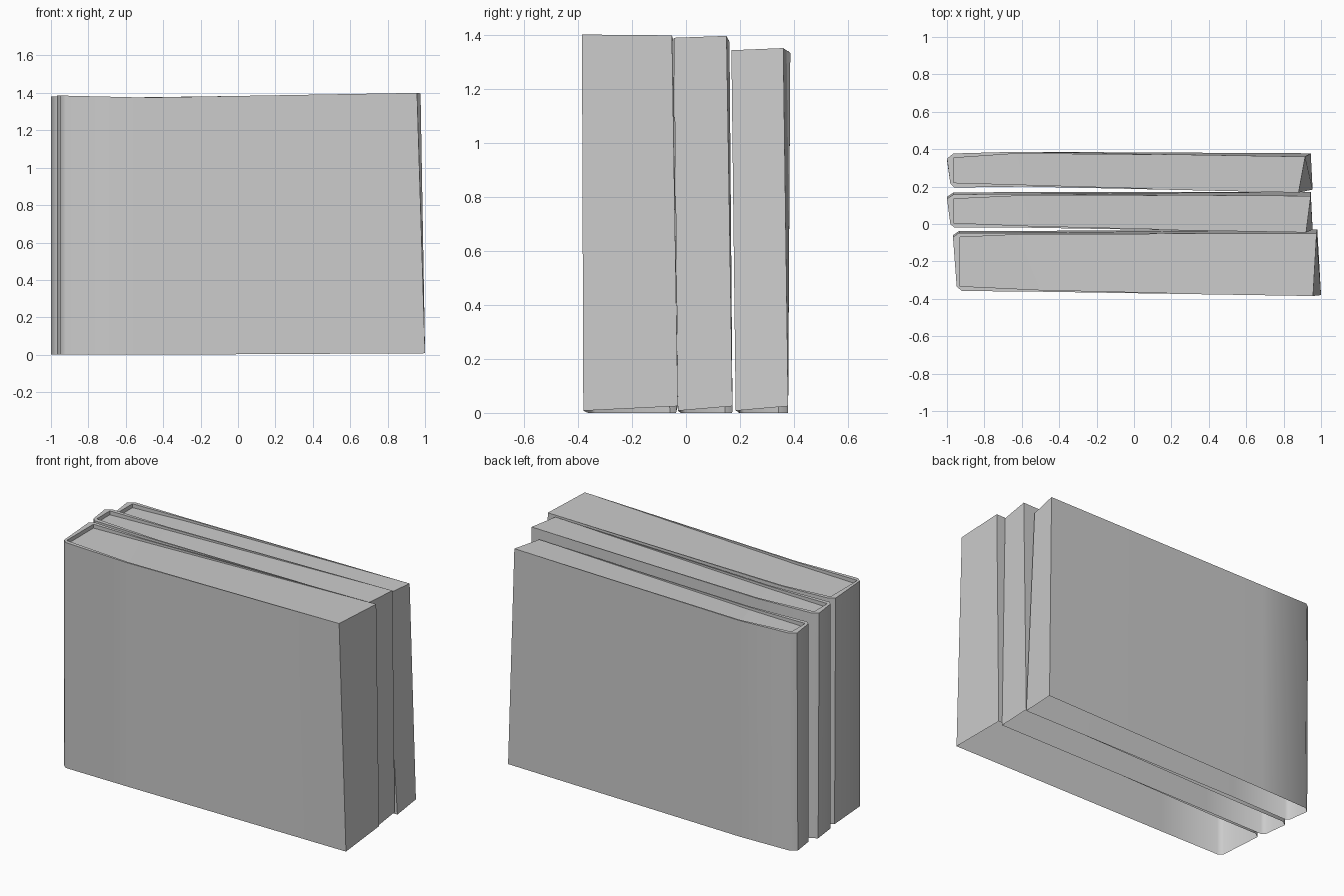
import bpy, bmesh

if "Cube" in bpy.data.objects:
    bpy.data.objects.remove(bpy.data.objects["Cube"])

# Each book: top outline counter-clockwise from above, starting at the open (right) end
# front_end, back_end, back_mid, back_bevel, spine_back, spine_front, front_bevel, front_mid
BOOKS = {
    "front_book": dict(
        top=[(0.957, -0.385), (0.976, -0.052), (-0.62, -0.047), (-0.935, -0.047),
             (-0.968, -0.07), (-0.948, -0.335), (-0.92, -0.358), (-0.50, -0.362)],
        end_low=[(1.0, -0.38), (0.98, -0.03)], back_shift=0.01,
        z_end=(1.40, 1.397), z_mid=1.375, z_spine=1.385),
    "middle_book": dict(
        top=[(0.92, -0.045), (0.945, 0.15), (-0.60, 0.161), (-0.965, 0.158),
             (-1.0, 0.135), (-0.982, 0.0), (-0.96, -0.02), (-0.55, -0.02)],
        end_low=[(0.955, -0.03), (0.945, 0.172)], back_shift=0.01,
        z_end=(1.388, 1.395), z_mid=1.372, z_spine=1.38),
    "back_book": dict(
        top=[(0.88, 0.168), (0.915, 0.36), (-0.63, 0.386), (-0.965, 0.377),
             (-1.0, 0.35), (-0.982, 0.215), (-0.96, 0.195), (-0.58, 0.2)],
        end_low=[(0.955, 0.184), (0.945, 0.378)], back_shift=-0.008,
        z_end=(1.342, 1.35), z_mid=1.332, z_spine=1.34),
}
RIM, DEPTH = 0.035, 0.03


def build_book(name, top, end_low, back_shift, z_end, z_mid, z_spine):
    bm = bmesh.new()
    zs = [z_end[0], z_end[1], z_mid] + [z_spine] * 4 + [z_mid]
    hi = [bm.verts.new((x, y, z)) for (x, y), z in zip(top, zs)]
    foot = end_low + [(x, y + back_shift) for x, y in top[2:5]] + top[5:]
    low_z = [0.008, 0.025] + [0.0] * 6
    lo = [bm.verts.new((x, y, z)) for (x, y), z in zip(foot, low_z)]

    # cover sides
    for i in range(8):
        j = (i + 1) % 8
        bm.faces.new((lo[i], lo[j], hi[j], hi[i]))
    # temporary underside, removed once the normals are set: the books are open below
    cap = bm.faces.new(lo[::-1])

    # cover rim: back_mid, back_corner, front_corner, front_mid
    sx = top[4][0] + RIM
    inner = [(top[2][0], top[2][1] - 0.01, z_mid), (sx, top[3][1] - 0.024, z_spine),
             (sx, top[6][1] + 0.026, z_spine), (top[7][0], top[7][1] + 0.01, z_mid)]
    rim = [bm.verts.new(p) for p in inner]
    drop = [DEPTH * 0.5, DEPTH * 0.8, DEPTH * 0.8, DEPTH * 0.5]
    pg = [bm.verts.new((x, y, z - d)) for (x, y, z), d in zip(inner, drop)]
    for f in ((hi[1], hi[2], rim[0]), (hi[2], hi[3], rim[1], rim[0]),
              (hi[3], hi[4], rim[1]), (hi[4], hi[5], rim[2], rim[1]),
              (hi[5], hi[6], rim[2]), (hi[6], hi[7], rim[3], rim[2]),
              (hi[7], hi[0], rim[3])):
        bm.faces.new(f)

    # recess walls and page block, level with the cover at the open end
    for i in range(3):
        bm.faces.new((rim[i], rim[i + 1], pg[i + 1], pg[i]))
    bm.faces.new((hi[1], rim[0], pg[0]))
    bm.faces.new((rim[3], hi[0], pg[3]))
    bm.faces.new((hi[0], hi[1], pg[0], pg[3]))
    bm.faces.new((pg[3], pg[0], pg[1], pg[2]))

    bmesh.ops.recalc_face_normals(bm, faces=bm.faces)
    bmesh.ops.delete(bm, geom=[cap], context="FACES_ONLY")
    # smooth covers, sharp folds
    for f in bm.faces:
        f.smooth = True
    for e in bm.edges:
        e.smooth = e.calc_face_angle(0) < 0.95 and abs(e.verts[0].co.z - e.verts[1].co.z) > 1
    mesh = bpy.data.meshes.new(name)
    bm.to_mesh(mesh)
    bm.free()
    obj = bpy.data.objects.new(name, mesh)
    bpy.context.collection.objects.link(obj)


for name, spec in BOOKS.items():
    build_book(name, **spec)
